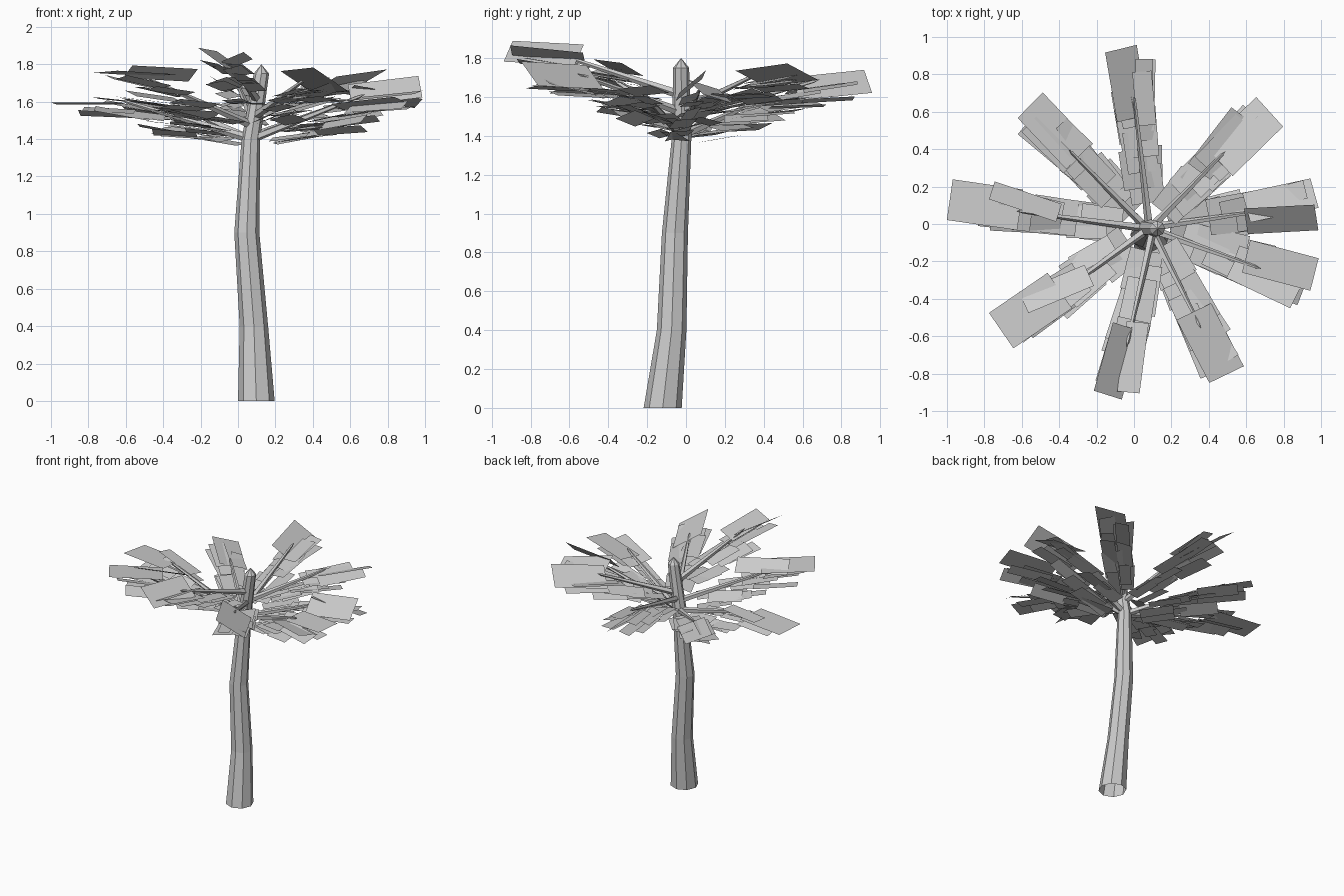
import bpy, math, random
from mathutils import Vector, Quaternion

random.seed(7)
if "Cube" in bpy.data.objects:
    bpy.data.objects.remove(bpy.data.objects["Cube"])

grey = bpy.data.materials.new("plain_grey")
grey.use_nodes = True
grey.diffuse_color = (0.6, 0.6, 0.6, 1)
grey.node_tree.nodes["Principled BSDF"].inputs["Base Color"].default_value = (0.6, 0.6, 0.6, 1)
UP = Vector((0, 0, 1))


def add_object(name, verts, faces):
    mesh = bpy.data.meshes.new(name)
    mesh.from_pydata(verts, [], faces)
    mesh.materials.append(grey)
    obj = bpy.data.objects.new(name, mesh)
    bpy.context.collection.objects.link(obj)


def tube(name, rings, sides, side_axis, front_axis, tip):
    """Faceted tube through (centre, radius) rings, open below, with a pointed tip."""
    verts, faces = [], []
    for centre, radius in rings:
        for i in range(sides):
            a = math.tau * i / sides
            verts.append(Vector(centre) + radius * (math.cos(a) * side_axis + math.sin(a) * front_axis))
    for r in range(len(rings) - 1):
        for i in range(sides):
            j = (i + 1) % sides
            faces.append((r * sides + i, r * sides + j, (r + 1) * sides + j, (r + 1) * sides + i))
    verts.append(Vector(tip))
    last = (len(rings) - 1) * sides
    for i in range(sides):
        faces.append((last + i, last + (i + 1) % sides, len(verts) - 1))
    add_object(name, verts, faces)


def panel(verts, faces, start, direction, length, width, roll, shift=0.0):
    """Flat rectangular leaf; positive roll lifts its left edge, shift moves it sideways."""
    d = direction.normalized()
    side = Quaternion(d, roll) @ UP.cross(d).normalized()
    n = len(verts)
    for along, across in ((0, -1), (1, -1), (1, 1), (0, 1)):
        verts.append(start + d * length * along + side * width * 0.5 * (across + shift))
    faces.append((n, n + 1, n + 2, n + 3))


# Trunk: leaning, tapering, eight sided
trunk_rings = [
    ((0.098, -0.12, 0), 0.098), ((0.085, -0.074, 0.4), 0.076), ((0.047, -0.057, 0.9), 0.067),
    ((0.069, -0.022, 1.4), 0.05), ((0.125, -0.025, 1.75), 0.041),
]
tube("trunk", trunk_rings, 8, Vector((1, 0, 0)), Vector((0, 1, 0)), (0.125, -0.025, 1.8))


def trunk_centre(z):
    low, high = Vector(trunk_rings[3][0]), Vector(trunk_rings[4][0])
    return low.lerp(high, (z - low.z) / (high.z - low.z))


# Branches: base height, branch tip, then outer leaves as (end centre, width, roll, slope)
branches = {
    "back": (1.49, (0.0, 0.69, 1.69),
             [((-0.07, 0.937, 1.68), 0.21, 0.6, 0.1), ((0.06, 0.88, 1.61), 0.11, 0, 0.05)]),
    "back_left": (1.53, (0.49, 0.39, 1.73),
                  [((0.725, 0.60, 1.73), 0.23, -0.38, 0.1), ((0.58, 0.58, 1.69), 0.15, 0.2, 0.1)]),
    "left": (1.41, (0.69, 0.07, 1.64),
             [((0.965, 0.165, 1.59), 0.17, -0.3, -0.2), ((0.975, 0.035, 1.68), 0.18, 0.7, 0.12)]),
    "left_front": (1.40, (0.68, -0.24, 1.64),
                   [((0.965, -0.27, 1.65), 0.18, 0.1, 0.1), ((0.87, -0.38, 1.61), 0.16, -0.2, 0.1)]),
    "front_left": (1.52, (0.36, -0.56, 1.72),
                   [((0.495, -0.805, 1.72), 0.24, -0.55, 0.05), ((0.42, -0.8, 1.65), 0.14, 0.1, 0.05)]),
    "front": (1.61, (-0.04, -0.66, 1.82),
              [((-0.14, -0.915, 1.835), 0.19, -0.6, 0.05), ((-0.03, -0.9, 1.84), 0.13, 0.4, 0.1)]),
    "front_right": (1.47, (-0.48, -0.43, 1.72),
                    [((-0.71, -0.57, 1.76), 0.23, 0.05, 0.05), ((-0.59, -0.42, 1.76), 0.14, 0.5, 0.05)]),
    "right": (1.40, (-0.63, 0.07, 1.61),
              [((-0.985, 0.13, 1.59), 0.22, 0.05, 0), ((-0.76, 0.18, 1.62), 0.10, 0.1, 0.1)]),
    "back_right": (1.40, (-0.35, 0.40, 1.59),
                   [((-0.555, 0.635, 1.59), 0.20, 0.3, 0.1), ((-0.58, 0.53, 1.55), 0.13, 0, 0.1)]),
}

for place, (base_z, tip, outer_leaves) in branches.items():
    base, tip = trunk_centre(base_z), Vector(tip)
    axis = tip - base
    across = UP.cross(axis).normalized()
    tube("branch_" + place, [(base, 0.024), (base.lerp(tip, 0.95), 0.009)], 5,
         across, axis.normalized().cross(across), tip)

    # Two large outer leaves
    verts, faces = [], []
    for end, width, roll, slope in outer_leaves:
        out = (Vector(end) - tip).normalized() + 2 * axis.normalized()
        out.z = slope * out.xy.length
        out.normalize()
        panel(verts, faces, Vector(end) - out * 0.38, out, 0.38, width, roll)

    # Flatter overlapping pairs hanging just below the branch
    for step in range(7):
        t = 0.19 + 0.115 * step
        for s in (-1, 1):
            start = base.lerp(tip, t) + UP * random.uniform(-0.08, 0)
            d = Quaternion(UP, s * random.uniform(-0.02, 0.12)) @ axis
            d.z = d.z * 0.4 + random.uniform(-0.06, 0.05)
            panel(verts, faces, start, d, random.uniform(0.2, 0.27) + 0.01 * step,
                  random.uniform(0.08, 0.12), -s * random.uniform(-0.25, 0.4), s * 0.95)
    add_object("leaves_" + place, verts, faces)
